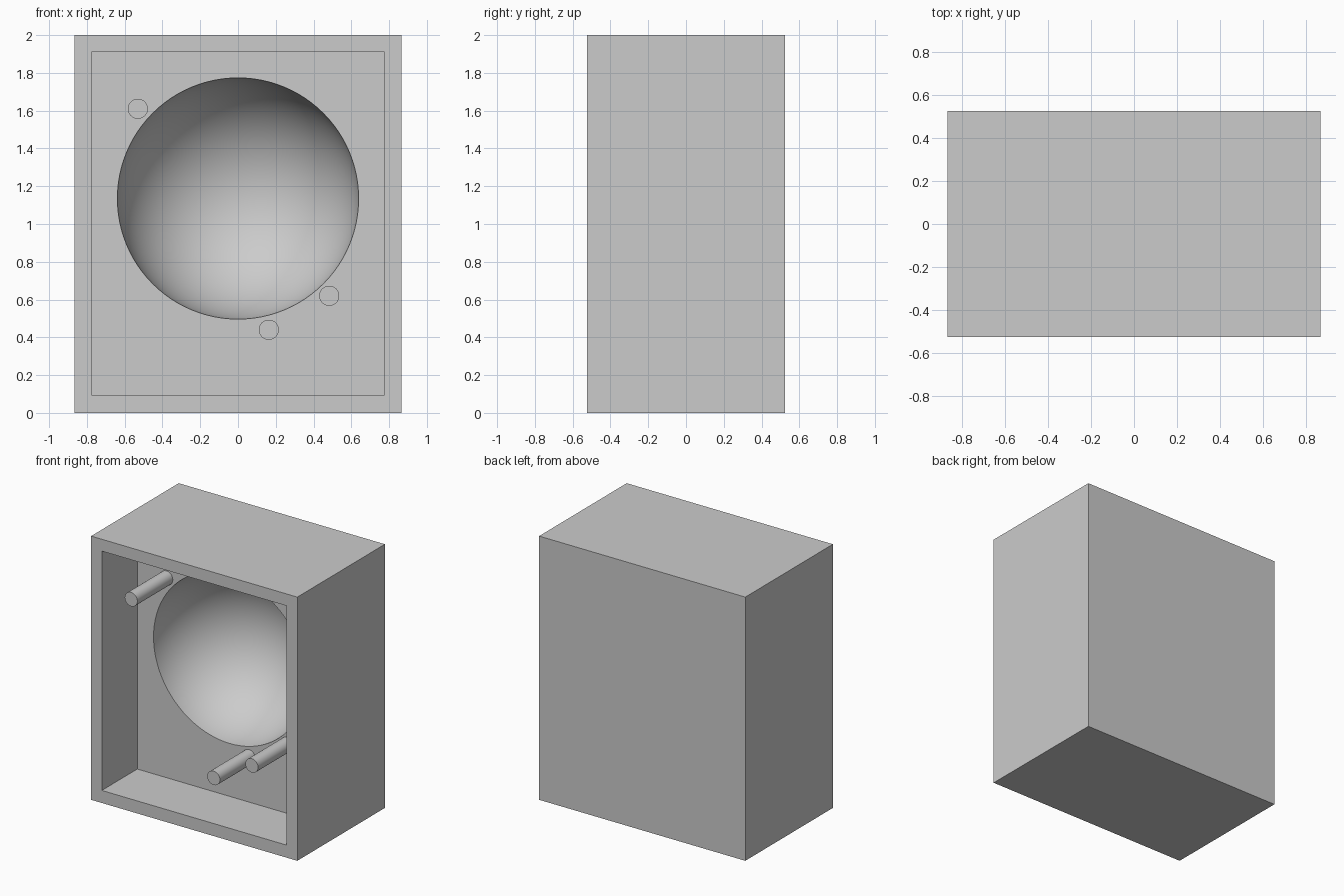
import bpy
from math import radians

cube = bpy.data.objects.get("Cube")
if cube:
    bpy.data.objects.remove(cube, do_unlink=True)

# Single plain grey
grey = bpy.data.materials.new("plain grey")
grey.use_nodes = True
colour = (0.6, 0.6, 0.6, 1)
grey.diffuse_color = colour
grey.node_tree.nodes["Principled BSDF"].inputs["Base Color"].default_value = colour

WIDTH, DEPTH, HEIGHT = 1.73, 1.05, 2.0
FRONT = -DEPTH / 2
FLOOR = -0.10            # y of the recess floor
BOWL_RADIUS = 0.64


def finish(name):
    ob = bpy.context.object
    ob.name = name
    ob.data.materials.append(grey)
    return ob


def box(name, low, high):
    centre = [(a + b) / 2 for a, b in zip(low, high)]
    bpy.ops.mesh.primitive_cube_add(size=1, location=centre)
    ob = finish(name)
    ob.scale = [b - a for a, b in zip(low, high)]
    bpy.ops.object.transform_apply(location=False, rotation=False, scale=True)
    return ob


def carve(target, cutter):
    cutter.hide_render = True
    bpy.context.view_layer.objects.active = target
    mod = target.modifiers.new("carve", "BOOLEAN")
    mod.operation = "DIFFERENCE"
    mod.solver = "EXACT"
    mod.object = cutter
    bpy.ops.object.modifier_apply(modifier=mod.name)
    bpy.data.objects.remove(cutter, do_unlink=True)


# Solid case with a rectangular recess in the front
case = box("case", (-WIDTH / 2, FRONT, 0), (WIDTH / 2, -FRONT, HEIGHT))
carve(case, box("recess_cutter", (-0.775, FRONT - 0.2, 0.095), (0.775, FLOOR, 1.91)))

# Round bowl sunk into the recess floor
bpy.ops.mesh.primitive_uv_sphere_add(
    segments=96, ring_count=48, radius=BOWL_RADIUS,
    location=(0, FLOOR - 0.04, 1.135), rotation=(radians(90), 0, 0))
bowl = finish("bowl_cutter")
bpy.ops.object.shade_smooth()
carve(case, bowl)

bpy.ops.object.select_all(action="DESELECT")
case.select_set(True)
bpy.context.view_layer.objects.active = case
bpy.ops.object.shade_smooth_by_angle(angle=radians(20))

# Pegs standing on the recess floor, flush with the front rim
pegs = {"upper_right_peg": (-0.53, 1.61),
        "lower_middle_peg": (0.163, 0.44),
        "lower_left_peg": (0.483, 0.62)}
for name, (x, z) in pegs.items():
    bpy.ops.mesh.primitive_cylinder_add(
        vertices=48, radius=0.053, depth=FLOOR - FRONT + 0.01,
        location=(x, (FLOOR + FRONT + 0.01) / 2, z), rotation=(radians(90), 0, 0))
    finish(name)
    bpy.ops.object.shade_smooth_by_angle(angle=radians(30))
